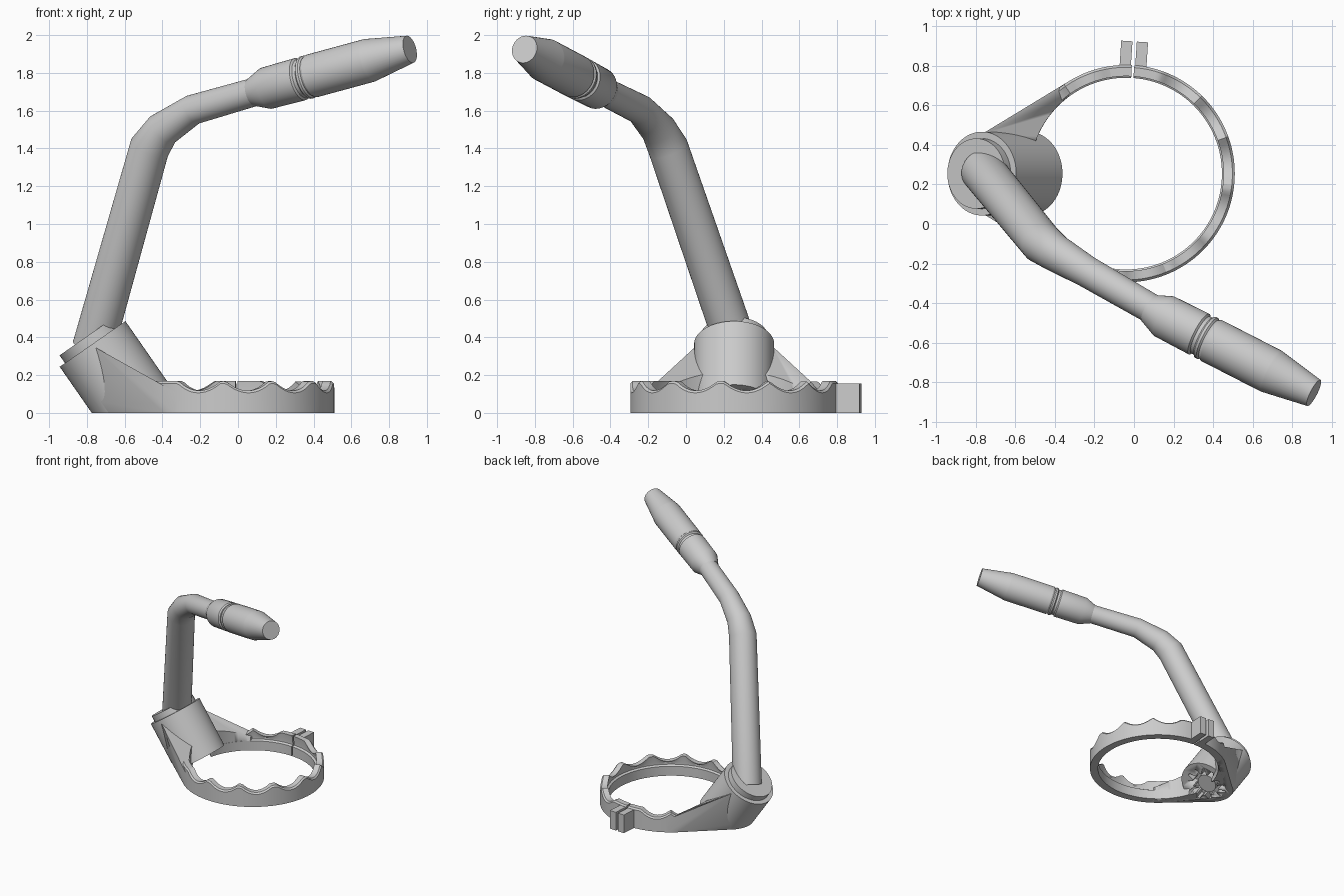
import bpy, bmesh
from math import sin, cos, pi, radians
from mathutils import Vector as V

if "Cube" in bpy.data.objects:
    bpy.data.objects.remove(bpy.data.objects["Cube"])

CX, CY, R, RI = -0.04, 0.255, 0.55, 0.485
AX = V((-0.57, 0, 0.82)).normalized()      # socket axis
TOP = V((-0.77, CY, 0.365))                # centre of the socket's upper end
END = TOP - AX * 0.41


def finish(name, bm, angle=30):
    bmesh.ops.recalc_face_normals(bm, faces=bm.faces)
    me = bpy.data.meshes.new(name)
    bm.to_mesh(me)
    bm.free()
    me.shade_smooth()
    me.set_sharp_from_angle(angle=radians(angle))
    ob = bpy.data.objects.new(name, me)
    bpy.context.collection.objects.link(ob)
    return ob


def skin(bm, rings):
    """Join loops of points into a closed tube with capped ends."""
    loops = [[bm.verts.new(p) for p in r] for r in rings]
    n = len(loops[0])
    for a, b in zip(loops, loops[1:]):
        for i in range(n):
            bm.faces.new((a[i], a[(i + 1) % n], b[(i + 1) % n], b[i]))
    bm.faces.new(loops[0][::-1])
    bm.faces.new(loops[-1])
    return bm


def sweep(stations, n=40, ref=V((0.5, 0.85, 0))):
    """Tube through (point, radius) stations; radius may be a function of the angle."""
    pts = [V(p) for p, _ in stations]
    rings = []
    for i, (p, r) in enumerate(stations):
        dirs = [(pts[j + 1] - pts[j]).normalized() for j in (i - 1, i) if 0 <= j < len(pts) - 1]
        t = sum(dirs, V()).normalized()
        u = (ref - t * ref.dot(t)).normalized()
        w = t.cross(u)
        f = r if callable(r) else (lambda k, r=r: r)
        rings.append([pts[i] + (u * cos(2 * pi * k / n) + w * sin(2 * pi * k / n)) * f(k)
                      for k in range(n)])
    return skin(bmesh.new(), rings)


def cut(ob, cutter):
    m = ob.modifiers.new("cut", 'BOOLEAN')
    m.operation, m.solver, m.object = 'DIFFERENCE', 'EXACT', cutter
    bpy.context.view_layer.objects.active = ob
    bpy.ops.object.modifier_apply(modifier=m.name)


def polar(r, deg, z):
    return V((CX + r * cos(radians(deg)), CY + r * sin(radians(deg)), z))


# Split clamp ring with scalloped top edge
GAP = 86.3
DIPS = [-108, -80, -52, -22, 7, 33, 58, 112, 137]


def ring_top(deg):
    z = 0.168
    for d in DIPS:
        x = abs((deg - d + 180) % 360 - 180) / 12.5
        if x < 1:
            z -= 0.05 * (1 - x * x)
    return z


rings = []
for i in range(181):
    a = GAP + 0.65 + i * (360 - 1.3) / 180
    z = ring_top(a)
    rings.append([polar(r, a, h) for r, h in (
        (RI, 0), (R, 0), (R, z - 0.012), (R - 0.012, z), (RI + 0.008, z),
        (RI + 0.016, 0.108), (RI + 0.016, 0.09), (RI, 0.08))])
ring = finish("clamp_ring", skin(bmesh.new(), rings))

# Clamp tabs either side of the split
rad = V((cos(radians(GAP)), sin(radians(GAP)), 0))
tan = V((-rad.y, rad.x, 0))
for side, name in ((1, "clamp_tab_left"), (-1, "clamp_tab_right")):
    rect = [(0.52, 0.011), (0.67, 0.011), (0.67, 0.068), (0.52, 0.068)]
    finish(name, skin(bmesh.new(), [
        [V((CX, CY, z)) + rad * r + tan * o * side for r, o in rect] for z in (0, 0.155)]))

# Blended base with gussets running up to the socket
bm = bmesh.new()
for a in range(122, 239, 4):
    bm.verts.new(polar(R, a, 0))
    bm.verts.new(polar(R, a, 0.11))
    if 142 <= a <= 218:
        bm.verts.new(polar(R - 0.012, a, 0.16))
for a in range(90, 271, 10):
    foot = V((-0.517 + 0.256 * cos(radians(a)), CY + 0.21 * sin(radians(a)), 0))
    bm.verts.new(foot)
    bm.verts.new(foot + AX * 0.08)
for s in (-1, 1):
    bm.verts.new((-0.77, CY + s * 0.2, 0.355))
res = bmesh.ops.convex_hull(bm, input=bm.verts)
bmesh.ops.delete(bm, geom=[v for v in bm.verts if not v.link_faces], context='VERTS')
base = finish("socket_base", bm)
hole = finish("hole_cutter", sweep([((CX, CY, -0.1), RI + 0.001), ((CX, CY, 0.8), RI + 0.001)], 96))
cut(base, hole)

# Tilted socket, trimmed at the ground
bm = sweep([(END, 0.212), (TOP, 0.212)], 64)
bmesh.ops.bisect_plane(bm, geom=bm.verts[:] + bm.edges[:] + bm.faces[:],
                       plane_co=(0, 0, 0), plane_no=(0, 0, 1), clear_inner=True)
bmesh.ops.holes_fill(bm, edges=[e for e in bm.edges if e.is_boundary])
socket = finish("socket", bm)

# Toothed recess under the socket, with a hub in the middle
gear = finish("recess_cutter", sweep(
    [(END - AX * 0.2, lambda k: 0.16 if k % 4 < 2 else 0.11),
     (END + AX * 0.09, lambda k: 0.16 if k % 4 < 2 else 0.11)], 48))
for ob in (ring, base, socket):
    cut(ob, gear)
for c in (hole, gear):
    bpy.data.objects.remove(c)
finish("recess_hub", sweep([(END + AX * 0.03, 0.08), (END + AX * 0.1, 0.08)], 32))

# Collar on top of the socket
finish("collar", sweep([(TOP - AX * 0.02, 0.178), (TOP + AX * 0.05, 0.178)], 64))

# Bent arm
finish("arm", sweep([
    ((-0.765, 0.268, 0.35), 0.112),
    ((-0.468, -0.095, 1.405), 0.107),
    ((-0.40, -0.145, 1.50), 0.095),
    ((-0.24, -0.24, 1.605), 0.08),
    ((0.09, -0.43, 1.70), 0.075)]))

# Grooved, tapered head
A, B = V((0.12, -0.45, 1.71)), V((0.91, -0.855, 1.925))
profile = [(-0.06, 0.074), (0.04, 0.112), (0.265, 0.115), (0.275, 0.105), (0.295, 0.105),
           (0.305, 0.116), (0.32, 0.116), (0.33, 0.108), (0.345, 0.116), (0.73, 0.116),
           (0.74, 0.114), (1.0, 0.074)]
finish("head", sweep([(A.lerp(B, t), r) for t, r in profile]), 25)
